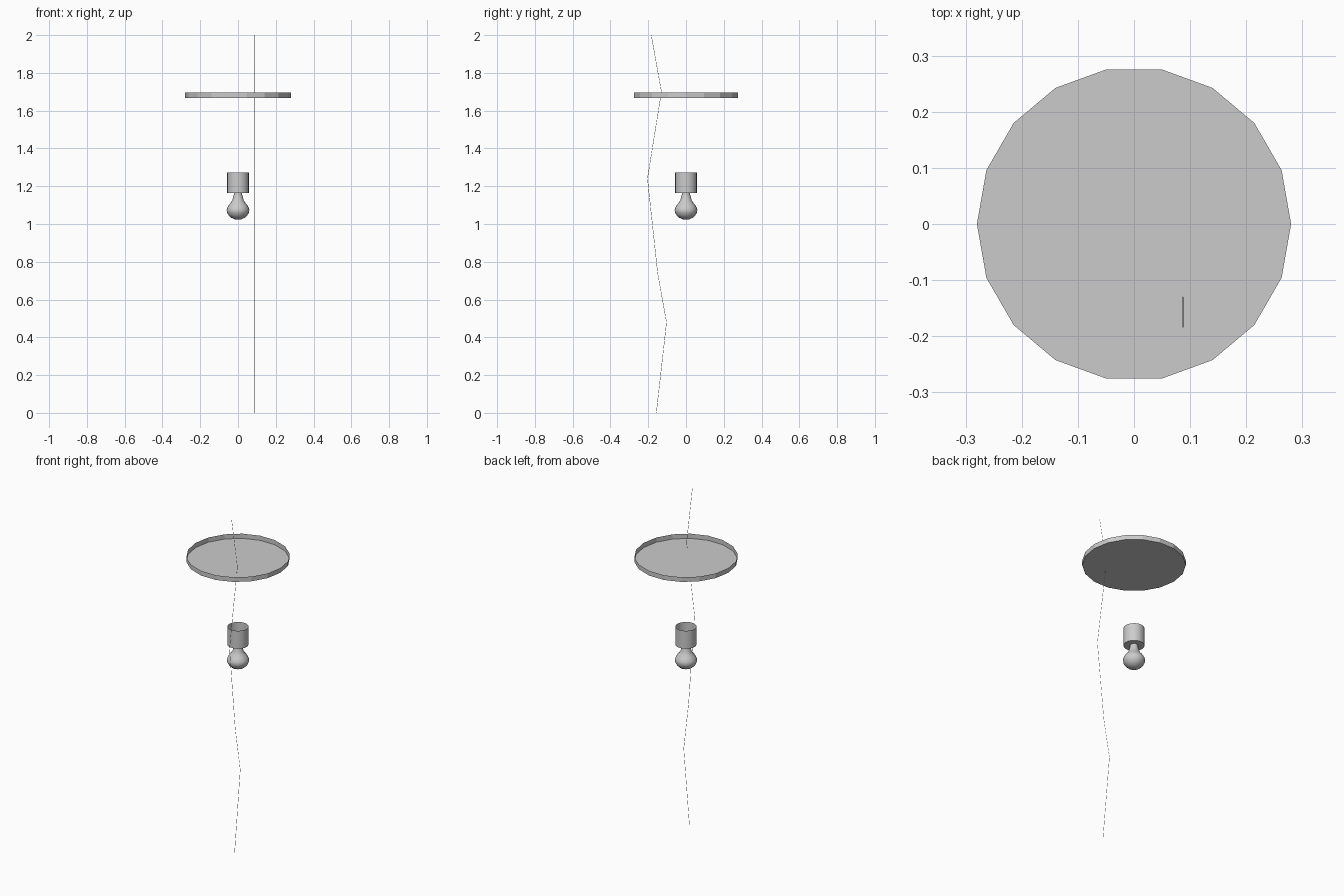
import bpy
import bmesh
import math

if "Cube" in bpy.data.objects:
    bpy.data.objects.remove(bpy.data.objects["Cube"])


def revolve(name, profile, sides, smooth=True):
    """Spin an (r, z) profile around z; points with r = 0 become poles."""
    bm = bmesh.new()
    rings = []
    for r, z in profile:
        if r == 0:
            rings.append([bm.verts.new((0, 0, z))])
        else:
            rings.append([bm.verts.new((r * math.cos(2 * math.pi * i / sides),
                                        r * math.sin(2 * math.pi * i / sides), z))
                          for i in range(sides)])
    for a, b in zip(rings, rings[1:]):
        for i in range(sides):
            j = (i + 1) % sides
            quad = [a[i % len(a)], a[j % len(a)], b[j % len(b)], b[i % len(b)]]
            bm.faces.new(list(dict.fromkeys(quad)))
    me = bpy.data.meshes.new(name)
    bm.normal_update()
    bm.to_mesh(me)
    bm.free()
    ob = bpy.data.objects.new(name, me)
    bpy.context.collection.objects.link(ob)
    if smooth:
        bpy.ops.object.select_all(action='DESELECT')
        ob.select_set(True)
        bpy.context.view_layer.objects.active = ob
        bpy.ops.object.shade_smooth_by_angle(angle=math.radians(35))
    return ob


# Shallow faceted ceiling plate, open at the top
revolve("ceiling_plate", [(0, 1.667), (0.28, 1.667), (0.28, 1.695)], 18, False)

# Socket cup, open at the top
revolve("socket", [(0, 1.165), (0.057, 1.165), (0.057, 1.272)], 24)

# Light bulb
revolve("bulb", [(0, 1.023), (0.018, 1.025), (0.036, 1.033), (0.050, 1.046),
                 (0.058, 1.061), (0.060, 1.074), (0.057, 1.086), (0.048, 1.101),
                 (0.038, 1.113), (0.030, 1.126), (0.026, 1.142), (0.022, 1.155),
                 (0.022, 1.166)], 20)

# Thin hanging pull cord
cu = bpy.data.curves.new("pull_cord", 'CURVE')
cu.dimensions = '3D'
cu.bevel_depth = 0.001
cu.bevel_resolution = 0
path = [(-0.157, 0), (-0.103, 0.48), (-0.15, 0.74), (-0.204, 1.24),
        (-0.13, 1.70), (-0.184, 2.0)]
sp = cu.splines.new('POLY')
sp.points.add(len(path) - 1)
for p, (y, z) in zip(sp.points, path):
    p.co = (0.087, y, z, 1)
bpy.context.collection.objects.link(bpy.data.objects.new("pull_cord", cu))
